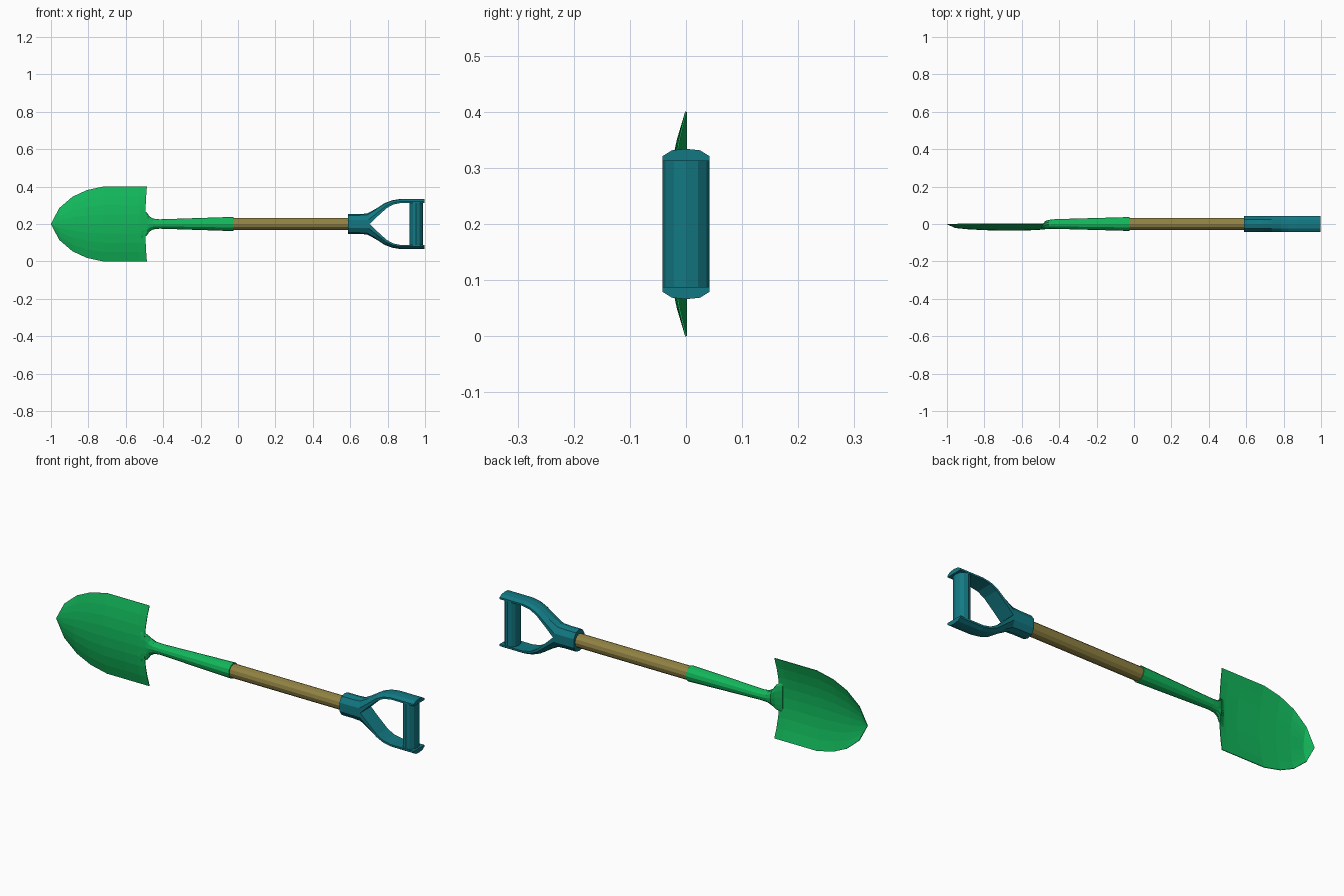
import bpy, bmesh
from math import sin, cos, pi

if "Cube" in bpy.data.objects:
    bpy.data.objects.remove(bpy.data.objects["Cube"])

ZC = 0.2  # height of the shovel's long axis


def material(name, rgb):
    m = bpy.data.materials.new(name)
    m.diffuse_color = (*rgb, 1)
    m.use_nodes = True
    m.node_tree.nodes["Principled BSDF"].inputs["Base Color"].default_value = m.diffuse_color
    return m


GREEN = material("green_steel", (0.006, 0.48, 0.105))
WOOD = material("olive_wood", (0.28, 0.22, 0.055))
TEAL = material("teal_plastic", (0.006, 0.19, 0.225))


def add_object(name, bm, mat):
    bmesh.ops.remove_doubles(bm, verts=bm.verts, dist=1e-5)
    bmesh.ops.recalc_face_normals(bm, faces=bm.faces)
    me = bpy.data.meshes.new(name)
    bm.to_mesh(me)
    bm.free()
    me.materials.append(mat)
    ob = bpy.data.objects.new(name, me)
    bpy.context.collection.objects.link(ob)
    return ob


def loft(bm, rings, closed=True, caps=True):
    rows = [[bm.verts.new(p) for p in ring] for ring in rings]
    n = len(rows[0])
    for a, b in zip(rows, rows[1:]):
        for i in range(n if closed else n - 1):
            j = (i + 1) % n
            bm.faces.new((a[i], a[j], b[j], b[i]))
    if caps:
        bm.faces.new(rows[0])
        bm.faces.new(rows[-1])


def ring_x(x, y, ry, rz, n=12):
    return [(x, y + ry * cos(2 * pi * i / n), ZC + rz * sin(2 * pi * i / n)) for i in range(n)]


# Dished blade: (x, half width, dish depth) per station
stations = [(-1.0, 0.0, 0.0), (-0.955, 0.085, 0.02), (-0.885, 0.145, 0.027),
            (-0.81, 0.18, 0.031), (-0.72, 0.2, 0.034), (-0.6, 0.2, 0.034),
            (-0.53, 0.2, 0.031), (-0.487, 0.2, 0.027)]
fractions = [-1, -0.75, -0.5, -0.25, 0, 0.25, 0.5, 0.75, 1]
rows = []
for k, (x, w, d) in enumerate(stations):
    notch = 0.009 if k == len(stations) - 1 else 0
    rows.append([(x - notch * (1 - f * f), -d * (1 - f * f), ZC + f * w) for f in fractions])
bm = bmesh.new()
loft(bm, rows, closed=False, caps=False)
bmesh.ops.dissolve_degenerate(bm, dist=1e-5, edges=bm.edges)
blade = add_object("blade", bm, GREEN)
sheet = blade.modifiers.new("thickness", "SOLIDIFY")
sheet.thickness = 0.003
sheet.offset = 0

# Steel socket flaring into the blade: (x, y centre, y radius, z radius)
bm = bmesh.new()
loft(bm, [ring_x(*s) for s in [
    (-0.515, -0.027, 0.005, 0.075), (-0.487, -0.015, 0.014, 0.062),
    (-0.475, -0.006, 0.022, 0.042), (-0.455, -0.002, 0.024, 0.029),
    (-0.42, 0.0, 0.026, 0.025), (-0.025, 0.0, 0.037, 0.038)]])
add_object("blade_socket", bm, GREEN)

# Wooden shaft
bm = bmesh.new()
loft(bm, [ring_x(-0.06, 0, 0.033, 0.033), ring_x(0.62, 0, 0.033, 0.033)])
add_object("shaft", bm, WOOD)

# Handle yoke: outer x, outer height, inner x, inner height; mirrored below the axis
yoke = [(0.588, 0.053, 0.588, 0), (0.65, 0.053, 0.65, 0), (0.69, 0.056, 0.703, 0),
        (0.735, 0.08, 0.745, 0.04), (0.785, 0.112, 0.795, 0.085),
        (0.825, 0.127, 0.83, 0.104), (0.87, 0.134, 0.87, 0.112), (0.997, 0.134, 0.997, 0.112)]
section = [(-0.042, 0), (-0.042, 0.4), (-0.025, 0.88), (0, 1),
           (0.025, 0.88), (0.042, 0.4), (0.042, 0)]
bm = bmesh.new()
for side in (1, -1):
    loft(bm, [[(xi + (xo - xi) * t, y, ZC + side * (hi + (ho - hi) * t)) for y, t in section]
              for xo, ho, xi, hi in yoke])
# drop the hidden faces where the two halves meet
inner = [f for f in bm.faces if all(abs(v.co.z - ZC) < 1e-6 for v in f.verts)]
bmesh.ops.delete(bm, geom=inner, context="FACES")
add_object("handle_yoke", bm, TEAL)

# Grip bar across the yoke
bm = bmesh.new()
loft(bm, [[(0.953 + 0.035 * sin(2 * pi * i / 12), 0.042 * cos(2 * pi * i / 12), ZC + h)
           for i in range(12)] for h in (-0.116, 0.116)])
add_object("grip_bar", bm, TEAL)
